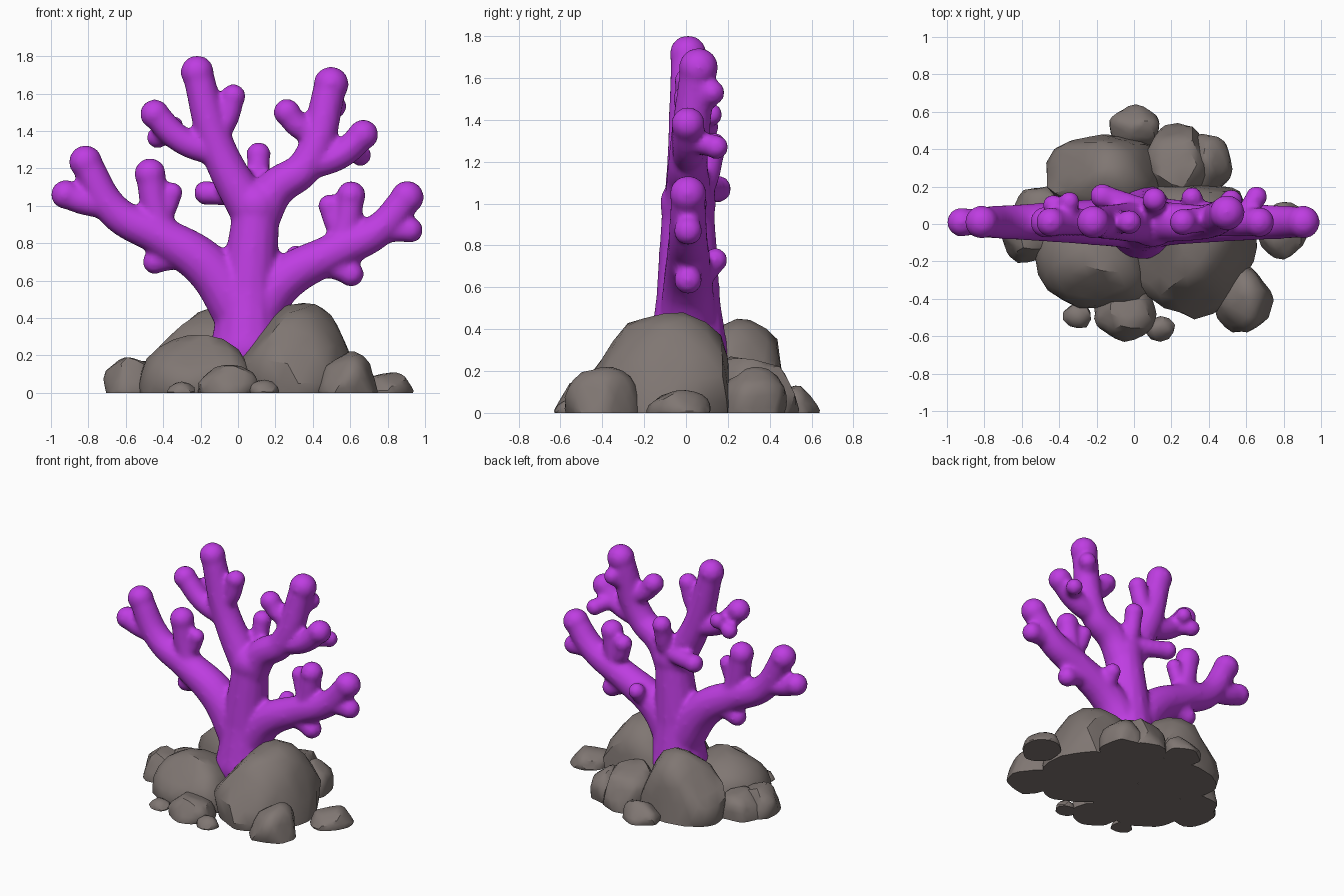
import bpy, bmesh, math, random
from mathutils import Vector, Matrix

if "Cube" in bpy.data.objects:
    bpy.data.objects.remove(bpy.data.objects["Cube"])


def material(name, rgb):
    mat = bpy.data.materials.new(name)
    mat.use_nodes = True
    mat.diffuse_color = (*rgb, 1)
    mat.node_tree.nodes["Principled BSDF"].inputs["Base Color"].default_value = (*rgb, 1)
    return mat


purple = material("coral purple", (0.52, 0.047, 0.76))
grey = material("rock grey", (0.215, 0.183, 0.17))


def add_object(name, bm, mat):
    mesh = bpy.data.meshes.new(name)
    bm.to_mesh(mesh)
    bm.free()
    mesh.materials.append(mat)
    ob = bpy.data.objects.new(name, mesh)
    bpy.context.collection.objects.link(ob)
    return ob


# Coral branches are tapered curves, each with a round end at both tips
curve = bpy.data.curves.new("branch_paths", "CURVE")
curve.dimensions = "3D"
curve.bevel_depth = 1
curve.bevel_resolution = 5
curve.resolution_u = 8
curve.use_fill_caps = True
round_ends = []


def grow(path, base, tip):
    spline = curve.splines.new("BEZIER")
    last = len(path) - 1
    spline.bezier_points.add(last)
    for i, (point, co) in enumerate(zip(spline.bezier_points, path)):
        point.co = co
        point.handle_left_type = point.handle_right_type = "AUTO"
        point.radius = tip + (base - tip) * (1 - i / last) ** 1.4
    round_ends.extend([(path[0], base), (path[-1], tip * 1.08)])
    return path


def limb(base, tip, *profile, lean=0.0):
    path = [Vector((x, 0.01, z)) for x, z in profile]
    path[-1].y += lean
    return grow(path, base, tip)


def twig(parent, along, x, z, radius, y=0.01):
    # Sprout part way along the parent and curl gently upward
    place = along * (len(parent) - 1)
    i = int(place)
    start = parent[i].lerp(parent[i + 1], place - i)
    end = Vector((x, y, z))
    middle = start.lerp(end, 0.6)
    middle.z = start.z + (end.z - start.z) * 0.36
    return grow([start, middle, end], radius, radius)


trunk = limb(.2, .125, (.05, .24), (.06, .55), (.1, 1))

# Low branch on the right
low_right = limb(.15, .083, (.03, .4), (-.17, .68), (-.42, .84), (-.66, .97), (-.815, 1.235))
twig(low_right, .78, -.922, 1.06, .073)
fork = twig(low_right, .44, -.47, 1.17, .079)
twig(fork, .5, -.35, 1.07, .052)
twig(low_right, .32, -.445, .7, .062, y=.03)

# Tall branch
tall = limb(.12, .083, (.1, .92), (-.1, 1.29), (-.218, 1.715))
fork = twig(tall, .48, -.445, 1.49, .074)
twig(fork, .6, -.43, 1.365, .055, y=.1)
twig(fork, .7, -.345, 1.425, .052, y=.12)
twig(tall, .6, -.025, 1.585, .062)

# Upper branch on the left
upper_left = limb(.12, .088, (.1, .92), (.2, 1.09), (.36, 1.21), (.498, 1.65), lean=.05)
twig(upper_left, .8, .262, 1.5, .068)
fork = twig(upper_left, .66, .67, 1.38, .076)
twig(fork, .6, .655, 1.27, .055, y=.145)
twig(upper_left, .87, .52, 1.53, .057, y=.125)

# Low branch on the left
low_left = limb(.14, .083, (.08, .4), (.24, .6), (.5, .745), (.76, .875), (.905, 1.045))
twig(low_left, .74, .92, .87, .065)
fork = twig(low_left, .53, .605, 1.055, .073)
twig(fork, .4, .49, 1, .058, y=.04)
twig(low_left, .4, .605, .635, .064)
twig(low_left, .3, .31, .73, .055, y=.14)

# Twigs behind the trunk
fork = twig(trunk, .98, .11, 1.275, .062, y=.13)
twig(fork, .35, -.17, 1.07, .062, y=.15)

# Turn the branches into one fused, softened skin
paths = bpy.data.objects.new("branch_paths", curve)
bpy.context.collection.objects.link(paths)
bpy.context.view_layer.update()
tubes = bpy.data.meshes.new_from_object(
    paths.evaluated_get(bpy.context.evaluated_depsgraph_get()))
bm = bmesh.new()
bm.from_mesh(tubes)
bmesh.ops.remove_doubles(bm, verts=bm.verts, dist=0.0001)
bpy.data.objects.remove(paths)
bpy.data.meshes.remove(tubes)
for co, radius in round_ends:
    bmesh.ops.create_icosphere(bm, subdivisions=3, radius=radius,
                               matrix=Matrix.Translation(co))
bmesh.ops.recalc_face_normals(bm, faces=bm.faces)
coral = add_object("coral", bm, purple)
remesh = coral.modifiers.new("fuse", "REMESH")
remesh.mode = "VOXEL"
remesh.voxel_size = 0.016
remesh.use_smooth_shade = True
soften = coral.modifiers.new("soften", "SMOOTH")
soften.factor = 0.5
soften.iterations = 8


# Boulders: spheres chipped by random planes, cut flat at the ground
def rock(name, x, y, rx, ry, height, seed):
    rng = random.Random(seed)
    chips = [(Vector([rng.gauss(0, 1) for _ in range(3)]).normalized(),
              rng.uniform(.8, .95)) for _ in range(24)]
    bm = bmesh.new()
    bmesh.ops.create_icosphere(bm, subdivisions=3 if rx > .1 else 2, radius=1.04)
    for v in bm.verts:
        for normal, dist in chips:
            over = v.co.dot(normal) - dist
            if over > 0:
                v.co -= normal * over * .85
        v.co *= rng.uniform(.985, 1.015)
    # Give the stone its footprint and height
    top = max(v.co.z for v in bm.verts)
    wide, deep = [max(abs(v.co[i]) for v in bm.verts) for i in (0, 1)]
    lift = height / 10
    for v in bm.verts:
        v.co = (x + v.co.x / wide * rx, y + v.co.y / deep * ry,
                lift + v.co.z / top * (height - lift))
    cut = bmesh.ops.bisect_plane(bm, geom=bm.verts[:] + bm.edges[:] + bm.faces[:],
                                 plane_co=(0, 0, 0), plane_no=(0, 0, -1),
                                 clear_outer=True)
    rim = [e for e in cut["geom_cut"] if isinstance(e, bmesh.types.BMEdge)]
    bmesh.ops.contextual_create(bm, geom=rim)
    bmesh.ops.recalc_face_normals(bm, faces=bm.faces)
    mesh = add_object(name, bm, grey).data
    for face in mesh.polygons:
        face.use_smooth = True
    mesh.set_sharp_from_angle(angle=math.radians(32))


# Name, centre x and y, half width, half depth, height
rocks = [
    ("front_left_boulder", .32, -.11, .36, .4, .48),
    ("front_right_boulder", -.2, -.17, .33, .28, .31),
    ("back_right_boulder", -.16, .24, .32, .28, .45),
    ("back_left_boulder", .23, .32, .19, .22, .27),
    ("back_left_rock", .39, .32, .14, .17, .22),
    ("left_rock", .8, -.03, .14, .16, .11),
    ("front_left_rock", .58, -.4, .17, .19, .22),
    ("front_rock", -.05, -.48, .17, .15, .15),
    ("right_rock", -.57, -.06, .15, .15, .19),
    ("right_back_rock", -.5, .06, .16, .14, .17),
    ("back_rock", .01, .52, .14, .12, .13),
    ("right_pebble", -.3, -.49, .08, .07, .06),
    ("left_pebble", .14, -.56, .08, .07, .07),
]
for seed, spec in enumerate(rocks):
    rock(*spec, seed)
